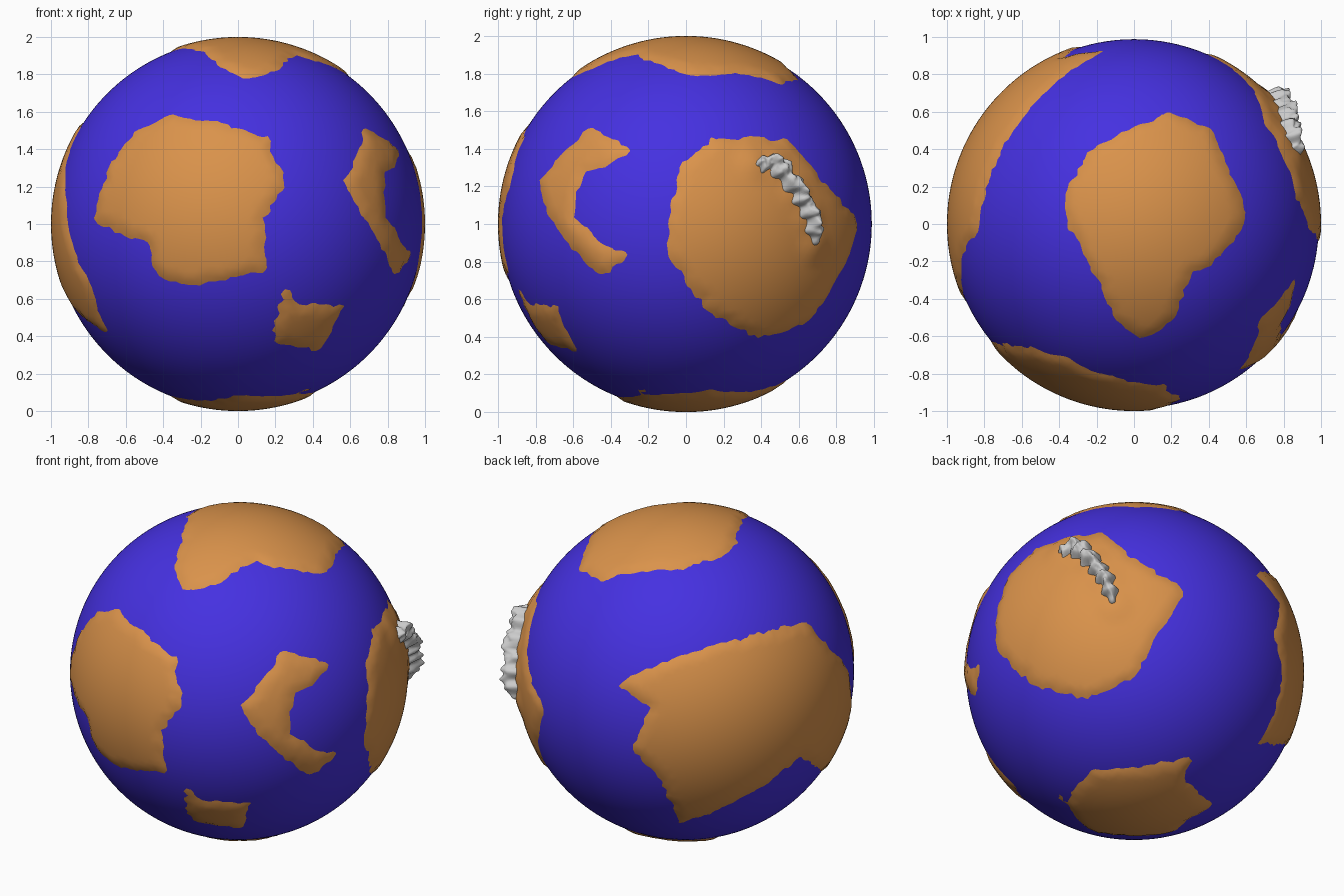
import bpy, bmesh, math, random
from mathutils import Vector, noise

if "Cube" in bpy.data.objects:
    bpy.data.objects.remove(bpy.data.objects["Cube"])

random.seed(4)
CENTRE = Vector((0, 0, 1))
SEA, RISE = 0.988, 0.012
FRONT, RIGHT, TOP = (-90, 0), (0, 0), (-90, 90)
BACK_LEFT, BELOW = (125, 25), (50, -30)


def material(name, rgb):
    m = bpy.data.materials.new(name)
    m.diffuse_color = (*rgb, 1)
    m.use_nodes = True
    m.node_tree.nodes["Principled BSDF"].inputs["Base Color"].default_value = m.diffuse_color
    return m


def finish(bm, name, mat=None):
    me = bpy.data.meshes.new(name)
    bm.to_mesh(me)
    bm.free()
    ob = bpy.data.objects.new(name, me)
    bpy.context.collection.objects.link(ob)
    me.polygons.foreach_set("use_smooth", [True] * len(me.polygons))
    if mat:
        me.materials.append(mat)


def on_sphere(view, u, v, radius=1.0):
    """Point on the globe seen at (u, v) from a view (azimuth, elevation)."""
    az, el = (math.radians(a) for a in view)
    right = Vector((-math.sin(az), math.cos(az), 0))
    cam = Vector((math.cos(el) * math.cos(az), math.cos(el) * math.sin(az), math.sin(el)))
    w = math.sqrt(max(0, radius ** 2 - u * u - v * v))
    return (u * right + v * cam.cross(right) + w * cam).normalized() * radius


def signed_distance(p, poly):
    """Distance to a 2D outline, positive inside."""
    px, py = p
    best, inside = 9.0, False
    for (ax, ay), (bx, by) in zip(poly, poly[1:] + poly[:1]):
        dx, dy = bx - ax, by - ay
        t = max(0, min(1, ((px - ax) * dx + (py - ay) * dy) / (dx * dx + dy * dy + 1e-12)))
        best = min(best, math.hypot(px - ax - t * dx, py - ay - t * dy))
        if (ay > py) != (by > py) and px < ax + dx * (py - ay) / dy:
            inside = not inside
    return best if inside else -best


# Ridge line of the mountains
RIDGE = [on_sphere(RIGHT, u, v, 1.04) for u, v in
         [(.38, .34), (.49, .33), (.61, .18), (.68, .04), (.71, -.12)]]
land = material("land_orange", (.70, .29, .07))


def continent(name, *coast, foothills=0):
    """Shell that rises out of the ocean inside a rough coastline (in hundredths)."""
    pts = [on_sphere(view, u / 100, v / 100) for view, uv in coast for u, v in uv]
    axis = sum(pts, Vector()).normalized()
    ex = axis.orthogonal().normalized()
    ey = axis.cross(ex)

    def flat(p):
        k = 2 / (1 + p.dot(axis))
        return (p.dot(ex) * k, p.dot(ey) * k)

    poly = [flat(p) for p in pts]
    bm = bmesh.new()
    bmesh.ops.create_icosphere(bm, subdivisions=6, radius=1)
    away = set()
    for v in bm.verts:
        n = v.co.normalized()
        sd = signed_distance(flat(n), poly) if n.dot(axis) > -.3 else -9
        if sd < -.05:
            away.add(v)
        sd += random.uniform(-.014, .014) + .02 * noise.noise(n * 9)
        h = max(-1, min(1, sd / .05)) * RISE
        if foothills:
            near = min((n - r.normalized()).length for r in RIDGE)
            h += foothills * max(0, 1 - near / .12)
        v.co = n * (SEA + h) + CENTRE
    bmesh.ops.delete(bm, geom=[f for f in bm.faces if all(v in away for v in f.verts)],
                     context='FACES')
    finish(bm, name, land)


# Ocean
bm = bmesh.new()
bmesh.ops.create_icosphere(bm, subdivisions=6, radius=SEA)
bmesh.ops.translate(bm, verts=bm.verts, vec=CENTRE)
finish(bm, "ocean", material("sea_blue", (.06, .03, .75)))

# Land masses
continent("front_continent", (FRONT, [
    (-78, 2), (-70, 30), (-55, 51), (-35, 59), (15, 48), (26, 22), (14, 2), (15, -25),
    (-27, -34), (-46, -25), (-48, -11)]))
continent("small_island", (FRONT, [
    (26, -33), (32, -42), (57, -44), (44, -68), (22, -65), (19, -53)]))
continent("crescent_island", (RIGHT, [
    (-79, 24), (-75, 5), (-46, -29), (-29, -17), (-41, -13), (-60, 5), (-57, 25),
    (-28, 39), (-50, 52)]))
continent("mountain_continent", (RIGHT, [
    (15, 46), (55, 45), (78, 17), (93, 2), (83, -28), (65, -53), (40, -61), (12, -48),
    (-10, -17), (-8, 10), (-2, 32)]), foothills=.02)
continent("north_continent", (TOP, [
    (20, 61), (42, 50), (61, 2), (47, -18), (32, -26), (18, -55), (5, -63), (-8, -55),
    (-40, 10), (-24, 40)]))
continent("back_continent",
          (BACK_LEFT, [(-44, -7), (-7, 9), (41, 23), (71, 29)]),
          (FRONT, [(-93, 13), (-79, -33), (-70, -59)]),
          (BACK_LEFT, [(68, -50), (29, -77), (-4, -90), (-14, -65), (-32, -45), (-21, -21)]))
continent("south_continent",
          (BELOW, [(-43, -78), (-24, -57), (37, -48), (30, -63), (47, -79), (30, -89)]),
          (FRONT, [(-36, -93), (0, -92), (44, -88)]))

# Mountain range: a craggy strip swept along the ridge line
bm = bmesh.new()
ALONG, ACROSS = 72, 24
rows = []
for i in range(ALONG + 1):
    s = i / ALONG * (len(RIDGE) - 1)
    k = min(int(s), len(RIDGE) - 2)
    p = RIDGE[k].lerp(RIDGE[k + 1], s - k).normalized()
    a, b = RIDGE[max(k - 1, 0)], RIDGE[min(k + 2, len(RIDGE) - 1)]
    side = (b - a).cross(p).normalized()
    end = math.sqrt(max(0, 1 - abs(2 * i / ALONG - 1) ** 6))
    row = []
    for j in range(ACROSS + 1):
        t = 2 * j / ACROSS - 1
        lobe = 1 + .28 * math.sin(i * .62 + (1.6 if t > 0 else 0))
        taper = 1.1 - .35 * i / ALONG
        q = (p + side * t * .062 * lobe * taper * end).normalized()
        crag = noise.noise(q * 22) * .035 + noise.noise(q * 45) * .018
        body = (1 - abs(t) ** 2.2) * end
        row.append(bm.verts.new(q * (.985 + body * (.095 + crag)) + CENTRE))
    rows.append(row)
for r0, r1 in zip(rows, rows[1:]):
    for j in range(ACROSS):
        bm.faces.new((r0[j], r0[j + 1], r1[j + 1], r1[j]))
bmesh.ops.remove_doubles(bm, verts=bm.verts, dist=1e-5)
bmesh.ops.recalc_face_normals(bm, faces=bm.faces)
bm.faces.ensure_lookup_table()
mid = bm.faces[len(bm.faces) // 2]
if mid.normal.dot(mid.calc_center_median() - CENTRE) < 0:
    bmesh.ops.reverse_faces(bm, faces=bm.faces)
finish(bm, "mountain_range")
